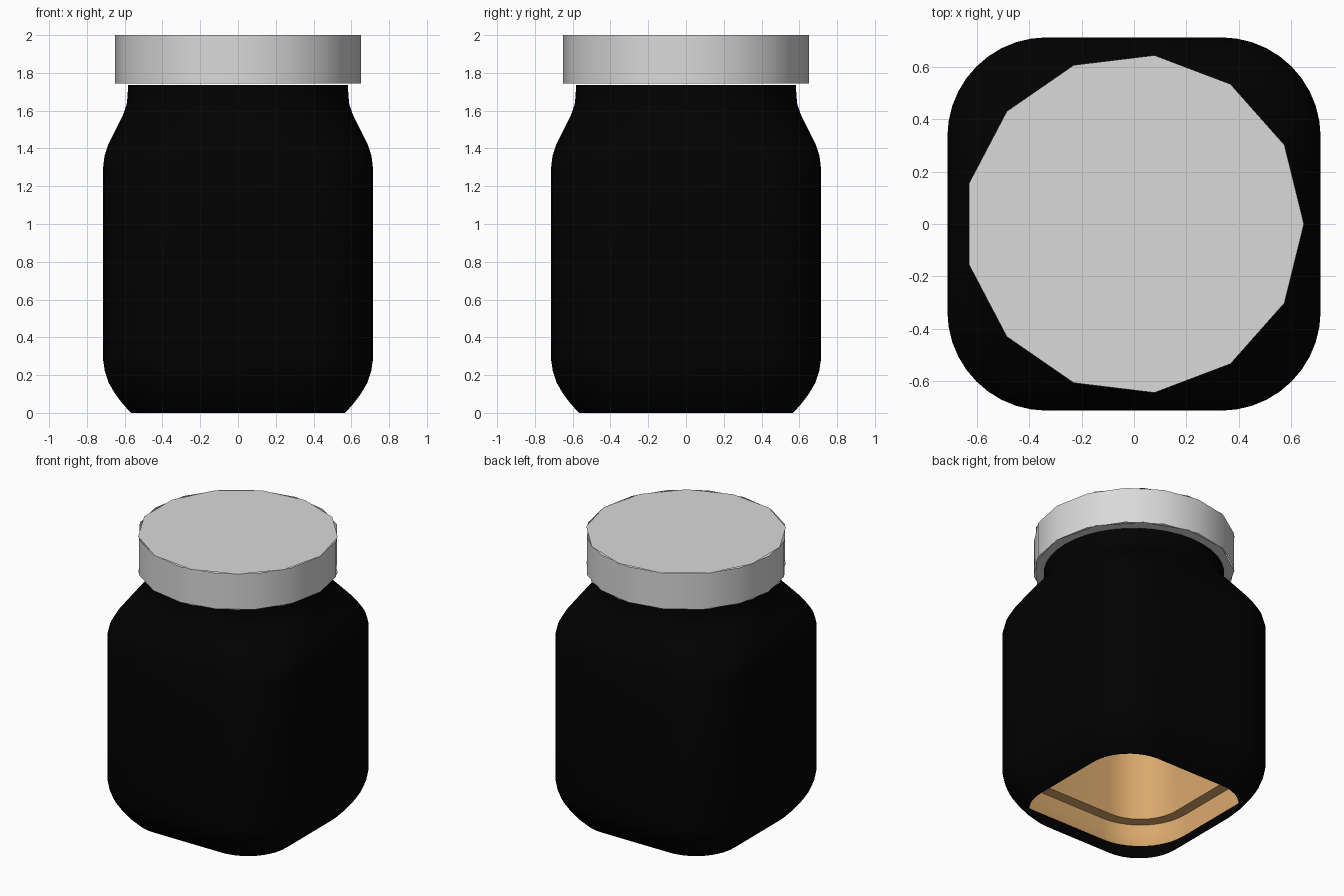
import bpy, bmesh, math

if "Cube" in bpy.data.objects:
    bpy.data.objects.remove(bpy.data.objects["Cube"])


def material(name, rgb):
    m = bpy.data.materials.new(name)
    m.diffuse_color = (*rgb, 1)
    m.use_nodes = True
    m.node_tree.nodes["Principled BSDF"].inputs["Base Color"].default_value = m.diffuse_color
    return m


BLACK = material("black_glass", (0.0004, 0.0004, 0.0004))
TAN = material("tan_filling", (0.70, 0.395, 0.15))
GREY = material("grey_lid", (0.70, 0.70, 0.70))


def rounded_square(half, radius, z, steps=10):
    """Ring of points: a square of given half width with round corners."""
    c = half - radius
    pts = []
    for q in range(4):
        cx = c if q in (0, 3) else -c
        cy = c if q in (0, 1) else -c
        for i in range(steps + 1):
            a = math.radians(90 * q + 90 * i / steps)
            pts.append((cx + radius * math.cos(a), cy + radius * math.sin(a), z))
    return pts


def circle(r, n, z):
    return [(r * math.cos(2 * math.pi * i / n), r * math.sin(2 * math.pi * i / n), z)
            for i in range(n)]


def add_loft(bm, rings, cap_top=False):
    loops = [[bm.verts.new(p) for p in ring] for ring in rings]
    for lo, hi in zip(loops, loops[1:]):
        n = len(lo)
        for i in range(n):
            j = (i + 1) % n
            bm.faces.new((lo[i], lo[j], hi[j], hi[i])).smooth = True
    if cap_top:
        bm.faces.new(loops[-1])


def finish(name, bm, mat):
    me = bpy.data.meshes.new(name)
    bm.to_mesh(me)
    bm.free()
    me.materials.append(mat)
    ob = bpy.data.objects.new(name, me)
    bpy.context.collection.objects.link(ob)
    bpy.context.view_layer.objects.active = ob
    ob.select_set(True)
    bpy.ops.object.shade_smooth_by_angle(angle=math.radians(32))
    ob.select_set(False)
    return ob


# Jar body: rounded square below, round neck above, open base and mouth
# (z, half width, corner radius)
profile = [(0, .567, .30), (.05, .612, .325), (.1, .65, .35), (.16, .685, .37),
           (.22, .705, .378), (.28, .714, .38), (1.3, .714, .38), (1.36, .707, .395),
           (1.42, .687, .43), (1.5, .648, .50), (1.58, .608, .575),
           (1.63, .59, .588), (1.68, .584, .583), (1.737, .583, .582)]
bm = bmesh.new()
add_loft(bm, [rounded_square(h, r, z) for z, h, r in profile])
finish("jar_body", bm, BLACK)

# Filling: outer skin just inside the glass, a ledge, then the inner wall
skin = [(.17, .684, .368), (.22, .701, .375), (.28, .71, .377), (1.3, .71, .377),
        (1.36, .703, .392), (1.42, .683, .428), (1.5, .644, .498),
        (1.58, .604, .573), (1.63, .586, .585), (1.68, .58, .579)]
inner = [(.345, .71, .377), (.345, .633, .30), (1.3, .633, .30),
         (1.42, .60, .37), (1.58, .525, .50), (1.68, .50, .499)]
bm = bmesh.new()
add_loft(bm, [rounded_square(h, r, z) for z, h, r in skin])
add_loft(bm, [rounded_square(h, r, z) for z, h, r in inner], cap_top=True)
finish("filling", bm, TAN)

# Lid: 16-sided wall between 13-sided top and bottom plates
bm = bmesh.new()
add_loft(bm, [circle(.65, 16, 1.745), circle(.65, 16, 2.0)])
for z in (1.745, 2.0):
    bm.faces.new([bm.verts.new(p) for p in circle(.65, 13, z)])
finish("lid", bm, GREY)
